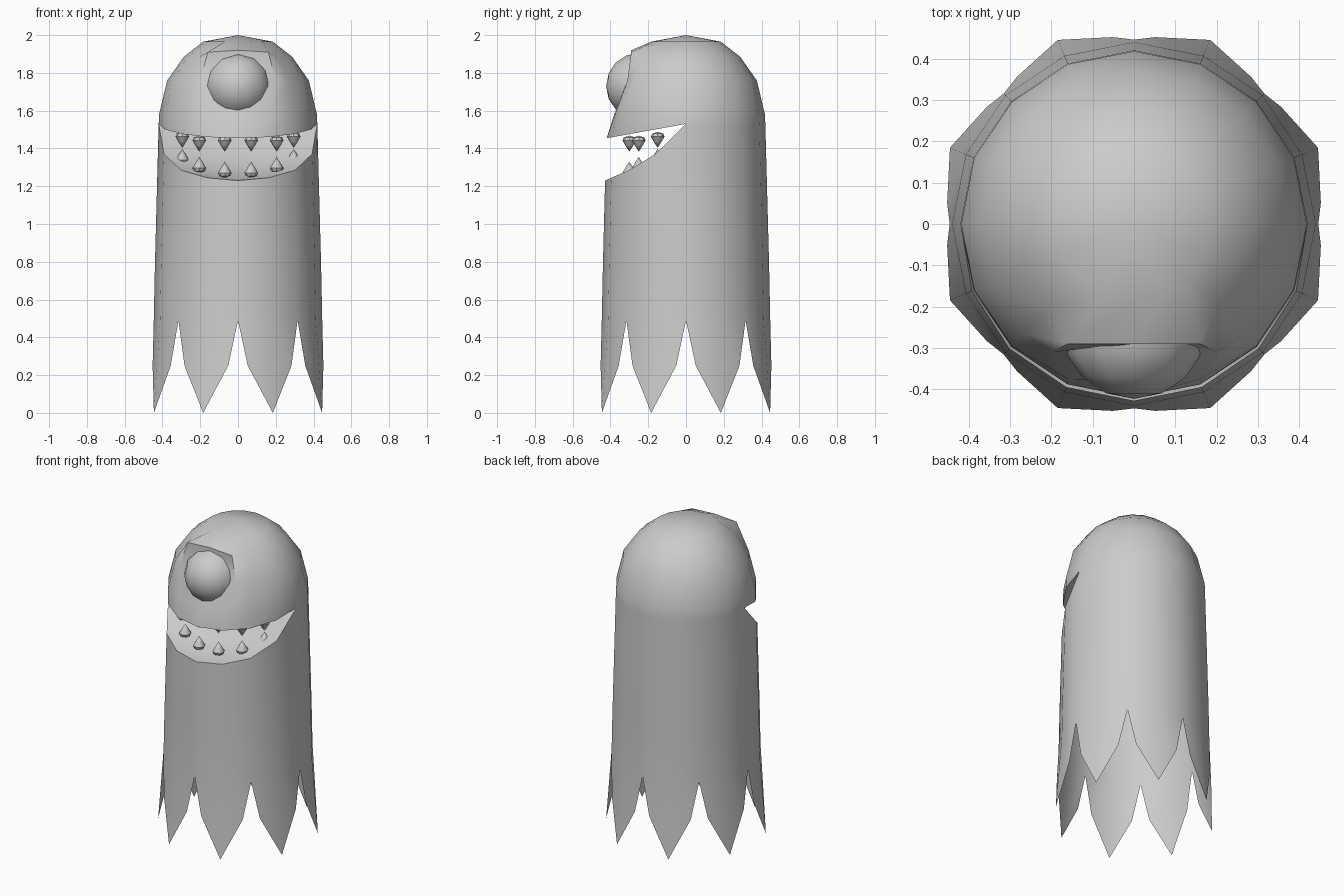
import bpy, bmesh, math
from mathutils import Vector

if "Cube" in bpy.data.objects:
    bpy.data.objects.remove(bpy.data.objects["Cube"])

grey = bpy.data.materials.new("plain grey")
grey.diffuse_color = (0.6, 0.6, 0.6, 1)
grey.use_nodes = True
grey.node_tree.nodes["Principled BSDF"].inputs["Base Color"].default_value = grey.diffuse_color
N = 16


def polar(step, r, z):
    """Point on a ring; step 0 faces the front, 16 steps make a turn."""
    a = -math.pi / 2 + step * 2 * math.pi / N
    return Vector((r * math.cos(a), r * math.sin(a), z))


def build(name, polygons, angle=40):
    """Make a smooth object from polygons given as lists of points."""
    bm = bmesh.new()
    for poly in polygons:
        bm.faces.new([bm.verts.new(p) for p in poly])
    bmesh.ops.remove_doubles(bm, verts=bm.verts, dist=0.0005)
    mesh = bpy.data.meshes.new(name)
    bm.to_mesh(mesh)
    bm.free()
    mesh.materials.append(grey)
    ob = bpy.data.objects.new(name, mesh)
    bpy.context.collection.objects.link(ob)
    bpy.ops.object.select_all(action='DESELECT')
    ob.select_set(True)
    bpy.context.view_layer.objects.active = ob
    bpy.ops.object.shade_smooth_by_angle(angle=math.radians(angle))
    return ob


def band(low, high):
    """Quads between two full rings, facing outwards."""
    return [[low[k], low[(k + 1) % N], high[(k + 1) % N], high[k]] for k in range(N)]


def ring(r, z):
    return [polar(k, r, z) for k in range(N)]


def offset(k):
    """Steps away from the front, 0 to 8."""
    return min(k % N, N - k % N)


# Lip heights from the front round to the mouth corners
LIP = [1.23, 1.245, 1.285, 1.37, 1.53]


def lower_lip(k):
    z = LIP[min(offset(k), 4)]
    return polar(k, 0.42 + (1.53 - z) * 0.028, z)


def upper_lip(k):
    p = polar(k, 0.42, 1.53)
    p.z += min(p.y, 0) * 0.18
    return p


# Body: tapering tube with eight pointed rags at the hem
lip = [lower_lip(k) for k in range(N)]
waist, hem = ring(0.44, 0.78), ring(0.446, 0.49)
polys = band(waist, lip) + band(hem, waist)
for k in range(0, N, 2):
    for s in (1, -1):
        rag = [hem[k], polar(k + s * 0.29, 0.455, 0.25),
               polar(k + s, 0.482, 0), hem[(k + s) % N]]
        polys.append(rag if s > 0 else rag[::-1])
build("body", polys)

# Head: dome with a dented eye socket and a slight brow
rows = [[upper_lip(k) for k in range(N)]]
rows += [ring(r, z) for r, z in ((0.418, 1.58), (0.375, 1.76), (0.287, 1.885), (0.185, 1.965))]
for s in (1, -1):
    rows[1][s] = Vector((s * 0.16, -0.375, 1.58))
    rows[2][s] = Vector((s * 0.20, -0.31, 1.76))
    rows[3][s] = Vector((s * 0.16, -0.29, 1.91))
rows[1][0] = Vector((0, -0.38, 1.58))
rows[2][0] = Vector((0, -0.27, 1.76))
rows[3][0] = Vector((0, -0.29, 1.92))
polys = []
for low, high in zip(rows, rows[1:]):
    polys += band(low, high)
polys += [[rows[-1][k], rows[-1][(k + 1) % N], Vector((0, 0, 2))] for k in range(N)]
build("head", polys)


def span(pts):
    """Fill a half ring with strips running across, facing up."""
    out = [[pts(0), pts(1), pts(-1)]]
    return out + [[pts(k), pts(k + 1), pts(-k - 1), pts(-k)] for k in range(1, 4)]


# Mouth floor: gum ledge following the lip, then a rising middle
def gum(k):
    return polar(k, 0.28, LIP[offset(k)] + (0.012 if offset(k) < 4 else 0))


ledge = [[lower_lip(k), lower_lip(k + 1), gum(k + 1), gum(k)] for k in range(-4, 4)]
build("mouth_floor", ledge + span(gum))
build("mouth_roof", [p[::-1] for p in span(upper_lip)])


# Turned parts: spin a (radius, height) profile about z
def lathe(name, profile, sides, base, flip=1):
    def point(i, k):
        r, h = profile[i]
        a = 2 * math.pi * k / sides
        return Vector(base) + Vector((r * math.cos(a), r * math.sin(a), h * flip))
    polys = []
    for i in range(len(profile) - 1):
        for k in range(sides):
            quad = [point(i, k), point(i, k + 1), point(i + 1, k + 1), point(i + 1, k)]
            if profile[i][0] == 0:
                quad.pop(1)
            elif profile[i + 1][0] == 0:
                quad.pop(2)
            polys.append(quad[::flip])
    return build(name, polys)


# Teeth: six above and six below
tooth = [(0, 0), (0.03, 0.01), (0.036, 0.026), (0.021, 0.052), (0, 0.085)]
for s in (1, -1):
    for x, y, low, high in ((0.07, -0.30, 1.245, 1.468),
                            (0.205, -0.25, 1.27, 1.468),
                            (0.295, -0.15, 1.312, 1.488)):
        lathe("lower_tooth", tooth, 8, (s * x, y, low))
        lathe("upper_tooth", tooth, 8, (s * x, y, high), -1)

# Eye: single ball set in the socket, poles front and back
ball = [(0.176 * math.sin(i * math.pi / 8), -0.176 * math.cos(i * math.pi / 8)) for i in range(9)]
ball[0], ball[-1] = (0, -0.176), (0, 0.176)
eye = lathe("eye", ball, 12, (0, 0, 0))
eye.rotation_euler = (math.pi / 2, 0, 0)
eye.location = (0, -0.247, 1.73)
